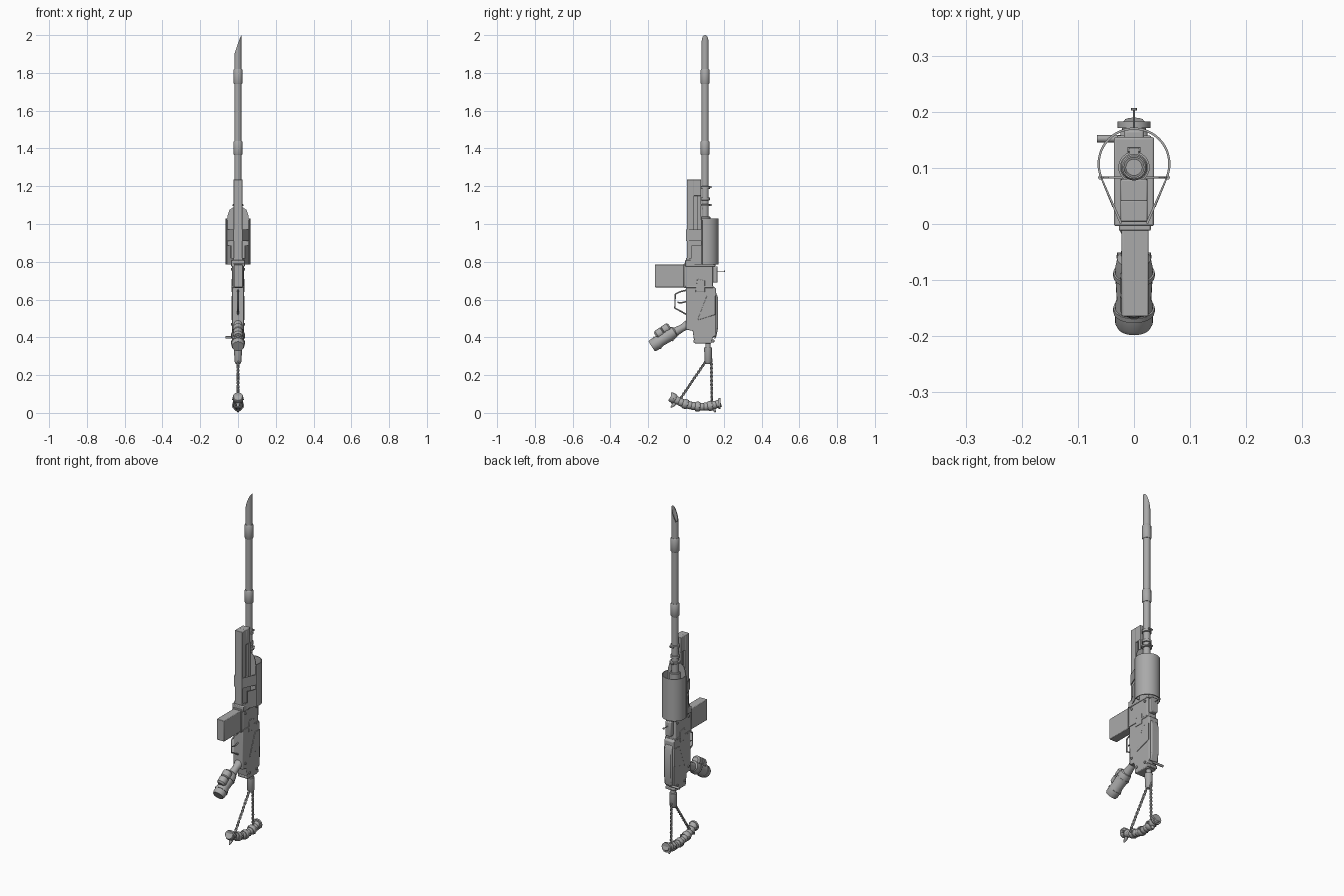
import bpy, bmesh, math
from mathutils import Vector

cube = bpy.data.objects.get("Cube")
if cube:
    bpy.data.objects.remove(cube, do_unlink=True)

grey = bpy.data.materials.new("gunmetal_grey")
grey.use_nodes = True
COLOR = (0.4, 0.4, 0.4, 1)
grey.diffuse_color = COLOR
grey.node_tree.nodes["Principled BSDF"].inputs["Base Color"].default_value = COLOR


def finish(name, bm, bevel=0.0, smooth=True):
    bmesh.ops.recalc_face_normals(bm, faces=bm.faces)
    mesh = bpy.data.meshes.new(name)
    bm.to_mesh(mesh)
    bm.free()
    mesh.materials.append(grey)
    ob = bpy.data.objects.new(name, mesh)
    bpy.context.collection.objects.link(ob)
    if bevel:
        mod = ob.modifiers.new("bevel", "BEVEL")
        mod.width, mod.segments, mod.limit_method = bevel, 2, "ANGLE"
    if smooth:
        bpy.ops.object.select_all(action="DESELECT")
        ob.select_set(True)
        bpy.context.view_layer.objects.active = ob
        bpy.ops.object.shade_smooth_by_angle(angle=math.radians(35))
    return ob


def extrude(name, points, offset, bevel=0.0):
    """Solid made by pushing a flat outline along an offset."""
    bm = bmesh.new()
    face = bm.faces.new([bm.verts.new(p) for p in points])
    res = bmesh.ops.extrude_face_region(bm, geom=[face])
    verts = [g for g in res["geom"] if isinstance(g, bmesh.types.BMVert)]
    bmesh.ops.translate(bm, verts=verts, vec=offset)
    return finish(name, bm, bevel)


def side_prism(name, yz, x0, x1, bevel=0.0):
    return extrude(name, [(x0, y, z) for y, z in yz], (x1 - x0, 0, 0), bevel)


def box(name, x0, x1, y0, y1, z0, z1, bevel=0.0):
    return side_prism(name, [(y0, z0), (y1, z0), (y1, z1), (y0, z1)], x0, x1, bevel)


def lathe(name, start, end, profile, sides=24):
    """Turned part between two points; profile holds (fraction, radius)."""
    a, b = Vector(start), Vector(end)
    turn = (b - a).to_track_quat("Z", "Y")
    bm = bmesh.new()
    rings = []
    for t, r in profile:
        ring = []
        for i in range(sides):
            ang = 2 * math.pi * i / sides
            ring.append(bm.verts.new(a.lerp(b, t) + turn @ Vector((r * math.cos(ang), r * math.sin(ang), 0))))
        rings.append(ring)
    for lo, hi in zip(rings, rings[1:]):
        for i in range(sides):
            j = (i + 1) % sides
            bm.faces.new((lo[i], lo[j], hi[j], hi[i]))
    bm.faces.new(rings[0])
    bm.faces.new(rings[-1])
    return finish(name, bm)


def rod(name, start, end, r, sides=20):
    return lathe(name, start, end, [(0, r), (1, r)], sides)


def wire(name, points, r, kind="POLY"):
    curve = bpy.data.curves.new(name, "CURVE")
    curve.dimensions = "3D"
    curve.bevel_depth, curve.bevel_resolution = r, 2
    curve.use_fill_caps = True
    spline = curve.splines.new("POLY")
    spline.points.add(len(points) - 1)
    for p, co in zip(spline.points, points):
        p.co = (*co, 1)
    curve.materials.append(grey)
    ob = bpy.data.objects.new(name, curve)
    bpy.context.collection.objects.link(ob)


# Barrel: hollow tube with a slanted muzzle
BY = 0.101
R = 0.0185
bm = bmesh.new()
loops = []
for r, top in ((R, False), (R, True), (0.014, True), (0.014, False)):
    loop = []
    for i in range(32):
        a = 2 * math.pi * i / 32
        x = r * math.cos(a)
        z = 2 - 0.1 * ((R - x) / (2 * R)) ** 1.2 if top else (0.78 if r == R else 1.7)
        loop.append(bm.verts.new((x, BY + r * math.sin(a), z)))
    loops.append(loop)
for lo, hi in zip(loops, loops[1:]):
    for i in range(32):
        j = (i + 1) % 32
        bm.faces.new((lo[i], lo[j], hi[j], hi[i]))
bm.faces.new(loops[0])
bm.faces.new(loops[-1])
finish("barrel", bm)

for i, (z0, z1, r) in enumerate(((1.74, 1.82, 0.0235), (1.365, 1.44, 0.0235), (1.185, 1.2, 0.025),
                                 (1.125, 1.14, 0.025), (1.095, 1.105, 0.028), (0.99, 1.04, 0.028))):
    lathe(f"barrel_collar_{i}", (0, BY, z0), (0, BY, z1), [(0, r - 0.003), (0.06, r), (0.94, r), (1, r - 0.003)])
for i, z in enumerate((1.195, 1.1)):
    rod(f"clamp_screw_{i}", (-0.012, 0.132, z), (0.012, 0.132, z), 0.005, 10)
    box(f"clamp_ear_{i}", -0.008, 0.008, 0.115, 0.135, z - 0.005, z + 0.005)

# Fore-end cover with a long recess on each side
W = 0.024
box("cover_spine", -W, W, 0.004, 0.043, 0.79, 1.235, 0.003)
box("cover_inner_rail", -W, W, 0.061, 0.08, 0.79, 1.15, 0.002)
box("cover_top_block", -W, W, 0.04, 0.08, 1.148, 1.235, 0.003)
box("cover_base_block", -W, W, 0.04, 0.08, 0.79, 0.96)
box("cover_recess", -0.014, 0.014, 0.04, 0.065, 0.9, 1.16)

# Curved heat shield around the rear of the barrel
SR, SY = 0.065, 0.107
arc = [math.radians(-22 + 224 * i / 40) for i in range(41)]
outline = [(SR * math.cos(a), SY + SR * math.sin(a), 0.785) for a in arc]
outline += [((SR - 0.004) * math.cos(a), SY + (SR - 0.004) * math.sin(a), 0.785) for a in reversed(arc)]
extrude("heat_shield", outline, (0, 0, 0.243))

# Shield front plate with rounded shoulders
half = [(0.058, 0.785), (0.058, 1.02), (0.054, 1.05), (0.045, 1.075), (0.025, 1.088)]
plate = half + [(-x, z) for x, z in reversed(half)]
extrude("shield_front_plate", [(x, 0.081, z) for x, z in plate], (0, 0.004, 0))

# Tapering side straps joining cover and shield
for s, side in ((1, "left"), (-1, "right")):
    for i, (z0, z1) in enumerate(((0.785, 0.82), (0.82, 0.885), (0.91, 0.97))):
        foot = 0.03 if i == 1 else 0.0
        x0 = 0.025 + foot * 0.45
        extrude(f"{side}_strap_{i}", [(s * x0, foot, z0), (s * 0.061, 0.085, z0),
                                      (s * 0.058, 0.085, z0), (s * (x0 - 0.004), foot + 0.002, z0)],
                (0, 0, z1 - z0))
    rod(f"{side}_shield_hinge", (s * 0.06, 0.083, 0.785), (s * 0.06, 0.083, 1.02), 0.004, 10)

# Receiver and lower frame
side_prism("receiver", [(0, 0.44), (0.035, 0.435), (0.045, 0.368), (0.135, 0.368), (0.142, 0.4),
                        (0.158, 0.41), (0.158, 0.66), (0.142, 0.67), (0.142, 0.79), (0, 0.79)],
           -0.031, 0.031, 0.004)
box("receiver_top_band", -0.036, 0.036, -0.004, 0.155, 0.775, 0.81, 0.004)
box("mid_band", -0.034, 0.034, -0.002, 0.145, 0.662, 0.672, 0.002)
box("bottom_plate", -0.03, 0.03, 0.04, 0.15, 0.372, 0.388, 0.004)
side_prism("rear_spine", [(0.14, 0.41), (0.16, 0.4), (0.17, 0.45), (0.17, 0.61), (0.158, 0.64), (0.14, 0.64)],
           -0.024, 0.024, 0.006)
box("rear_sight_base", -0.018, 0.018, 0.138, 0.168, 0.69, 0.775, 0.005)
rod("rear_sight_pin", (0, 0.16, 0.75), (0, 0.205, 0.75), 0.002, 8)
rod("rear_sight_bead", (0, 0.202, 0.75), (0, 0.207, 0.75), 0.005, 8)
for s, side in ((1, "left"), (-1, "right")):
    side_prism(f"{side}_cheek_plate", [(0.05, 0.64), (0.1, 0.64), (0.1, 0.7), (0.06, 0.71)],
               s * 0.03, s * 0.034, 0.002)
    side_prism(f"{side}_lower_plate", [(0.06, 0.49), (0.155, 0.52), (0.155, 0.62), (0.11, 0.62)],
               s * 0.03, s * 0.034, 0.002)
    for i, (y, z) in enumerate(((0.02, 0.76), (0.125, 0.76), (0.02, 0.47), (0.06, 0.4), (0.125, 0.4))):
        rod(f"{side}_bolt_{i}", (s * 0.028, y, z), (s * 0.036, y, z), 0.007, 10)

# Cocking lever
rod("cocking_lever", (-0.066, 0.152, 0.4), (0.0, 0.152, 0.4), 0.0065, 12)

# Magazine
box("magazine", -0.022, 0.026, -0.165, 0.02, 0.665, 0.785, 0.003)
box("magazine_collar", -0.027, 0.03, -0.012, 0.02, 0.66, 0.79, 0.003)

# Trigger and guard
wire("trigger_guard", [(0, 0.005, 0.65), (0, -0.03, 0.642), (0, -0.057, 0.628), (0, -0.059, 0.555),
                       (0, -0.035, 0.542), (0, 0.005, 0.52)], 0.004)
wire("trigger", [(0, 0.005, 0.59), (0, -0.025, 0.583), (0, -0.045, 0.585)], 0.004)

# Padded grip: neck, main pad, finger pad and straps
lathe("grip_neck", (0, 0.012, 0.468), (0, -0.08, 0.415), [(0, 0.025), (0.35, 0.019), (1, 0.027)])
lathe("grip_pad", (0, -0.182, 0.352), (0, -0.055, 0.434),
      [(0, 0.03), (0.06, 0.034), (0.3, 0.034), (0.38, 0.031), (0.8, 0.034), (0.95, 0.03), (1, 0.022)])
lathe("finger_pad", (0, -0.16, 0.408), (0, -0.085, 0.458),
      [(0, 0.016), (0.1, 0.025), (0.45, 0.025), (0.5, 0.021), (0.55, 0.025), (0.9, 0.025), (1, 0.016)])
axis = Vector((0, 0.127, 0.082)).normalized()
for i, t in enumerate((0.03, 0.105)):
    c = Vector((0, -0.182, 0.352)) + axis * t
    rod(f"grip_strap_{i}", c, c + axis * 0.009, 0.037)

# Lanyard: swivel, twisted ropes and curved shoulder bar
lathe("lanyard_swivel", (0, 0.117, 0.375), (0, 0.117, 0.26),
      [(0, 0.014), (0.25, 0.014), (0.26, 0.021), (0.9, 0.019), (1, 0.012)], 16)


def rope(name, a, b):
    a, b = Vector(a), Vector(b)
    d = (b - a).normalized()
    u = Vector((1, 0, 0))
    v = d.cross(u)
    for k in range(2):
        pts = []
        for i in range(61):
            ang = i / 60 * 2 * math.pi * 6 + k * math.pi
            pts.append(a.lerp(b, i / 60) + 0.0035 * (u * math.cos(ang) + v * math.sin(ang)))
        wire(f"{name}_strand_{k}", pts, 0.0042)


rope("rear_rope", (0, 0.134, 0.29), (0, 0.137, 0.03))
rope("front_rope", (0, 0.106, 0.275), (0, -0.03, 0.075))


def bar_point(t):
    y = -0.08 + 0.262 * t
    return Vector((0, y, 0.085 - 0.17 * t + 0.137 * t * t))


n = 12
for i in range(n):
    a, b = bar_point(i / n), bar_point((i + 1) / n)
    r = 0.021 + 0.005 * (i % 3 == 0)
    lathe(f"shoulder_bar_{i}", a, b, [(-0.08, r - 0.003), (0.15, r), (0.85, r), (1.08, r - 0.003)], 12)
    if i % 3 == 1:
        for s in (1, -1):
            rod(f"bar_stud_{i}_{s}", a, a + Vector((s * 0.03, 0, 0.004)), 0.007, 8)
for i, t in enumerate((0.03, 0.98)):
    c = bar_point(t)
    rod(f"bar_end_cap_{i}", c - Vector((0, 0.006, 0)), c + Vector((0, 0.006, 0)), 0.029, 12)
for name, a, b in (("front_knot", (0, -0.05, 0.06), (0, -0.08, 0.028)),
                   ("rear_knot", (0, 0.137, 0.04), (0, 0.156, 0.003))):
    lathe(name, a, b, [(0, 0.011), (0.6, 0.009), (1, 0.003)], 10)
